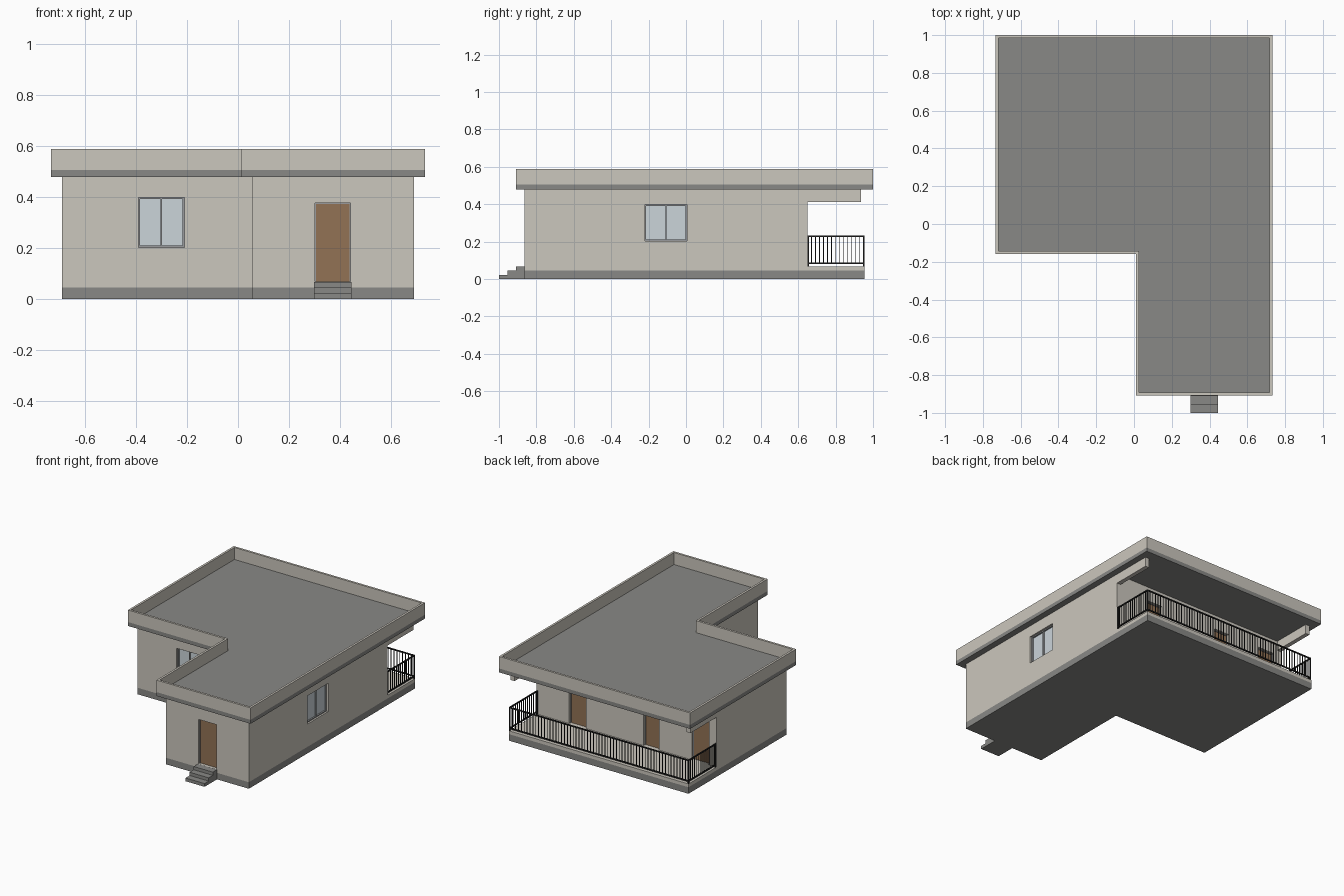
import bpy, bmesh

if "Cube" in bpy.data.objects:
    bpy.data.objects.remove(bpy.data.objects["Cube"])


def material(name, rgb):
    m = bpy.data.materials.new(name)
    m.diffuse_color = (*rgb, 1)
    m.use_nodes = True
    m.node_tree.nodes["Principled BSDF"].inputs["Base Color"].default_value = m.diffuse_color
    return m


WALL = material("plaster", (0.60, 0.57, 0.51))
DARK = material("concrete", (0.25, 0.25, 0.24))
WOOD = material("wood", (0.29, 0.17, 0.09))
GLASS = material("glass", (0.60, 0.66, 0.70))
FRAME = material("frame", (0.32, 0.33, 0.34))
METAL = material("black_metal", (0.015, 0.015, 0.015))


def finish(name, bm, mat):
    bmesh.ops.recalc_face_normals(bm, faces=bm.faces)
    me = bpy.data.meshes.new(name)
    bm.to_mesh(me)
    bm.free()
    ob = bpy.data.objects.new(name, me)
    bpy.context.collection.objects.link(ob)
    if mat:
        me.materials.append(mat)
    return ob


def boxes(name, spans, mat):
    """One object from boxes given as (x0, x1, y0, y1, z0, z1)."""
    bm = bmesh.new()
    for x0, x1, y0, y1, z0, z1 in spans:
        vs = bmesh.ops.create_cube(bm, size=1)["verts"]
        bmesh.ops.scale(bm, vec=(x1 - x0, y1 - y0, z1 - z0), verts=vs)
        bmesh.ops.translate(bm, vec=((x0 + x1) / 2, (y0 + y1) / 2, (z0 + z1) / 2), verts=vs)
    return finish(name, bm, mat)


def plan(grow, back):
    """L-shaped floor plan, offset outward from the wall line."""
    x, xi, yi, yf = 0.688 + grow, 0.055 - grow, -0.115 - grow, -0.864 - grow
    return [(-x, back), (-x, yi), (xi, yi), (xi, yf), (x, yf), (x, back)]


def prism(name, pts, z0, z1, mat):
    bm = bmesh.new()
    f = bm.faces.new([bm.verts.new((x, y, z0)) for x, y in pts])
    top = bmesh.ops.extrude_face_region(bm, geom=[f])["geom"]
    bmesh.ops.translate(bm, vec=(0, 0, z1 - z0),
                        verts=[v for v in top if isinstance(v, bmesh.types.BMVert)])
    return finish(name, bm, mat)


# Plinth, walls, balcony floor
BACK, EDGE = 0.65, 0.955
prism("plinth", plan(0, EDGE), 0, 0.045, DARK)
walls = prism("walls", plan(0, BACK), 0.045, 0.478, WALL)
boxes("balcony_floor", [(-0.688, 0.688, BACK, EDGE, 0.045, 0.068)], WALL)

# Roof slab and mitred parapet ring
prism("roof_slab", plan(0.044, 1.0), 0.478, 0.505, DARK)
bm = bmesh.new()
rings = [[bm.verts.new((x, y, z)) for x, y in p]
         for p, z in ((plan(0.044, 1.0), 0.505), (plan(0.044, 1.0), 0.588),
                      (plan(0.029, 0.985), 0.588), (plan(0.029, 0.985), 0.505))]
for r in range(4):
    a, b = rings[r], rings[(r + 1) % 4]
    for i in range(6):
        j = (i + 1) % 6
        bm.faces.new((a[i], a[j], b[j], b[i]))
finish("parapet", bm, WALL)

# Beams carrying the roof over the balcony
boxes("balcony_beams", [(s * 0.673 - 0.015, s * 0.673 + 0.015, BACK, 0.935, 0.412, 0.478)
                        for s in (-1, 1)], WALL)


# Openings: wall, position of the wall plane, outward direction
def span(axis, a0, a1, plane, out, d0, d1, z0, z1):
    p, q = sorted((plane - out * d0, plane - out * d1))
    return (a0, a1, p, q, z0, z1) if axis == "x" else (p, q, a0, a1, z0, z1)


holes = []


def door(name, a0, a1, plane, out):
    z0, z1, t = 0.068, 0.377, 0.004
    holes.append(span("x", a0, a1, plane, out, -0.02, 0.03, z0, z1))
    boxes(name, [span("x", a0 + t, a1 - t, plane, out, 0.02, 0.03, z0, z1 - t)], WOOD)
    boxes(name + "_frame", [span("x", l, r, plane, out, 0.015, 0.03, b, c) for l, r, b, c in
                            ((a0, a0 + t, z0, z1), (a1 - t, a1, z0, z1),
                             (a0 + t, a1 - t, z1 - t, z1))], FRAME)


def window(name, axis, a0, a1, plane, out):
    z0, z1, t, m = 0.203, 0.398, 0.007, (a0 + a1) / 2
    holes.append(span(axis, a0, a1, plane, out, -0.02, 0.03, z0, z1))
    boxes(name + "_glass", [span(axis, a0 + t, a1 - t, plane, out, 0.022, 0.03, z0 + t, z1 - t)], GLASS)
    boxes(name + "_frame", [span(axis, l, r, plane, out, 0.012, 0.03, b, c) for l, r, b, c in
                            ((a0, a0 + t, z0, z1), (a1 - t, a1, z0, z1),
                             (m - 0.003, m + 0.003, z0 + t, z1 - t),
                             (a0 + t, a1 - t, z0, z0 + t), (a0 + t, a1 - t, z1 - t, z1))], FRAME)


door("front_door", 0.301, 0.441, -0.864, -1)
for n, (l, r) in enumerate(((0.31, 0.44), (-0.25, -0.13), (-0.63, -0.50))):
    door(f"balcony_door_{n + 1}", l, r, BACK, 1)
window("front_window", "x", -0.39, -0.21, -0.115, -1)
window("side_window", "y", -0.22, 0.005, 0.688, 1)

cutter = boxes("opening_cutter", holes, None)
cutter.hide_render = True
cutter.hide_set(True)
cut = walls.modifiers.new("openings", "BOOLEAN")
cut.object = cutter
cut.operation = "DIFFERENCE"
cut.solver = "EXACT"

# Front steps
boxes("front_steps", [(0.298, 0.444, -1.0 + 0.045 * i, -0.864, 0.0225 * i, 0.0225 * (i + 1))
                      for i in range(3)], DARK)

# Balcony railing: rails, posts and bars on three sides
X, Y, w, b = 0.684, 0.95, 0.004, 0.002
rails = []
for z in (0.085, 0.228):
    rails.append((-X - w, X + w, Y - w, Y + w, z - w, z + w))
    for s in (-1, 1):
        rails.append((s * X - w, s * X + w, BACK, Y - w, z - w, z + w))
for s in (-1, 1):
    for y in (BACK + w, Y):
        rails.append((s * X - w, s * X + w, y - w, y + w, 0.068, 0.228))
boxes("railing_frame", rails, METAL)
bars = []
for i in range(1, 62):
    x = -X + 2 * X * i / 62
    bars.append((x - b, x + b, Y - b, Y + b, 0.085, 0.228))
for s in (-1, 1):
    for i in range(1, 14):
        y = BACK + (Y - BACK) * i / 14
        bars.append((s * X - b, s * X + b, y - b, y + b, 0.085, 0.228))
boxes("railing_bars", bars, METAL)
